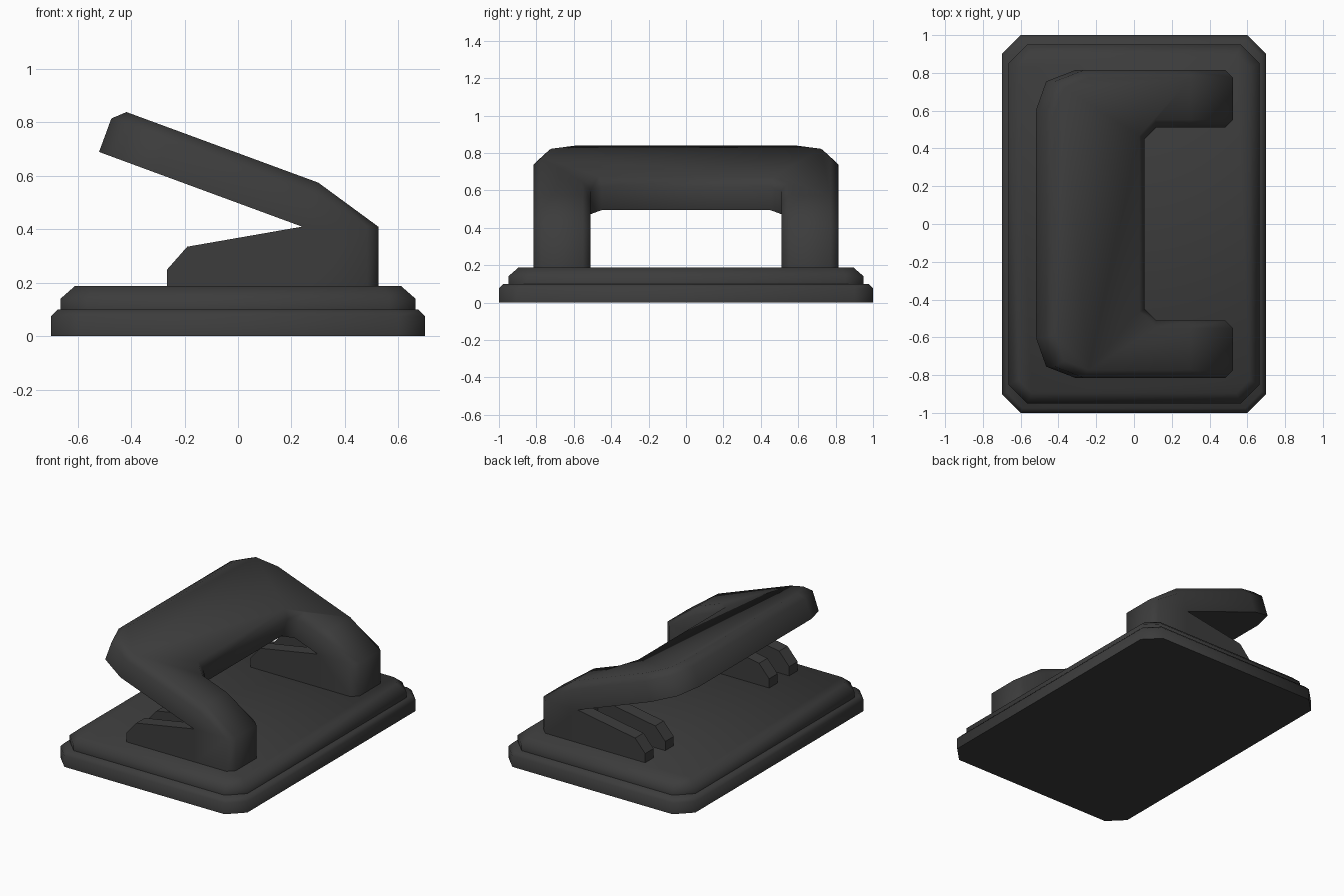
import bpy
import bmesh
import math
from mathutils import Vector

cube = bpy.data.objects.get("Cube")
if cube:
    bpy.data.objects.remove(cube, do_unlink=True)

# Single dark plastic colour
GREY = (0.045, 0.045, 0.045, 1.0)
plastic = bpy.data.materials.new("dark grey plastic")
plastic.use_nodes = True
plastic.diffuse_color = GREY
plastic.node_tree.nodes["Principled BSDF"].inputs["Base Color"].default_value = GREY


def finish(name, bm, angle):
    bmesh.ops.recalc_face_normals(bm, faces=bm.faces)
    mesh = bpy.data.meshes.new(name)
    bm.to_mesh(mesh)
    bm.free()
    mesh.materials.append(plastic)
    obj = bpy.data.objects.new(name, mesh)
    bpy.context.collection.objects.link(obj)
    bpy.ops.object.select_all(action='DESELECT')
    obj.select_set(True)
    bpy.context.view_layer.objects.active = obj
    bpy.ops.object.shade_smooth_by_angle(angle=math.radians(angle))
    return obj


def slab(name, hx, hy, corner, z0, z1, z2, inset):
    """Clipped-corner slab with a bevelled top edge."""
    bm = bmesh.new()
    rings = []
    for z, d in ((z0, 0), (z1, 0), (z2, inset)):
        x, y, c = hx - d, hy - d, corner - 0.586 * d
        quarter = [(x, y - c), (x - c, y)]
        half = quarter + [(-px, py) for px, py in reversed(quarter)]
        loop = half + [(-px, -py) for px, py in half]
        rings.append([bm.verts.new((px, py, z)) for px, py in loop])
    for low, high in zip(rings, rings[1:]):
        for i in range(len(low)):
            j = (i + 1) % len(low)
            bm.faces.new((low[i], low[j], high[j], high[i]))
    bm.faces.new(rings[0])
    bm.faces.new(rings[-1])
    finish(name, bm, 50)


slab("base_lower", 0.70, 1.00, 0.10, 0.0, 0.075, 0.10, 0.025)
slab("base_upper", 0.665, 0.95, 0.10, 0.10, 0.14, 0.188, 0.055)

# Handle: a tilted plate that bends down into two legs
BEND, KNEE, FOOT = 0.24, 1.0, 2.0
SLOPE = 0.368
NORMAL = Vector((SLOPE, 0, 1)).normalized()
THICK, BEVEL = 0.1755, 0.042


def handle_point(s, y, depth):
    """Point at station s, sunk by depth below the outer skin."""
    if s <= BEND + 0.001:
        inner = Vector((s, y, 0.41 + (BEND - s) * SLOPE))
        outer = inner + NORMAL * THICK
    else:
        z = 0.41 if s < FOOT else 0.18
        inner, outer = Vector((BEND, y, z)), Vector((0.525, y, z))
    if depth is None:
        return inner
    return outer + (inner - outer).normalized() * depth


def offset(path, side, d):
    """Mitred offset of an open path."""
    normals = []
    for a, b in zip(path, path[1:]):
        e = (Vector(b) - Vector(a)).normalized()
        normals.append(Vector((e.y, -e.x)) * side)
    result = []
    for i, p in enumerate(path):
        n1, n2 = normals[max(i - 1, 0)], normals[min(i, len(normals) - 1)]
        result.append(Vector(p) + (n1 + n2) / (1 + n1.dot(n2)) * d)
    return result


def mirrored(half):
    return [(s, -y) for s, y in half] + [(s, y) for s, y in reversed(half)]


outer_path = mirrored([(FOOT, 0.815), (KNEE, 0.815), (BEND, 0.815),
                       (-0.31, 0.815), (-0.465, 0.755), (-0.52, 0.60)])
inner_path = mirrored([(FOOT, 0.51), (KNEE, 0.51), (BEND, 0.51),
                       (0.07, 0.51), (0.01, 0.45)])

bm = bmesh.new()
rails = []
for path, side in ((outer_path, 1), (inner_path, -1)):
    skin = offset(path, side, BEVEL)
    rows = [[bm.verts.new(handle_point(s, y, None)) for s, y in path],
            [bm.verts.new(handle_point(s, y, BEVEL)) for s, y in path],
            [bm.verts.new(handle_point(s, y, 0)) for s, y in skin]]
    rails.append(rows)
    for low, high in zip(rows, rows[1:]):
        for i in range(len(low) - 1):
            quad = (low[i], low[i + 1], high[i + 1], high[i])
            bm.faces.new(quad)

# Underside and outer skin: legs as strips, plate as one face
for k in (0, 2):
    a, b = rails[0][k], rails[1][k]
    for i in (0, 1):
        bm.faces.new((a[i], a[i + 1], b[i + 1], b[i]))
        bm.faces.new((a[-1 - i], a[-2 - i], b[-2 - i], b[-1 - i]))
    bm.faces.new(a[2:-2] + b[2:-2][::-1])
# Feet
for i in (0, -1):
    bm.faces.new([row[i] for row in rails[0]] + [row[i] for row in reversed(rails[1])])
finish("handle", bm, 50)

# Two thin guide plates in front of each leg
PLATE_PROFILE = [(-0.265, 0.18), (-0.265, 0.25), (-0.19, 0.335), (0.24, 0.41), (0.24, 0.18)]


def guide_plate(name, y0, y1):
    bm = bmesh.new()
    face = bm.faces.new([bm.verts.new((x, y0, z)) for x, z in PLATE_PROFILE])
    grown = bmesh.ops.extrude_face_region(bm, geom=[face])
    verts = [g for g in grown["geom"] if isinstance(g, bmesh.types.BMVert)]
    bmesh.ops.translate(bm, verts=verts, vec=(0, y1 - y0, 0))
    finish(name, bm, 30)


for sign, end in ((-1, "front"), (1, "back")):
    guide_plate(end + "_outer_guide_plate", sign * 0.725, sign * 0.815)
    guide_plate(end + "_inner_guide_plate", sign * 0.51, sign * 0.60)
